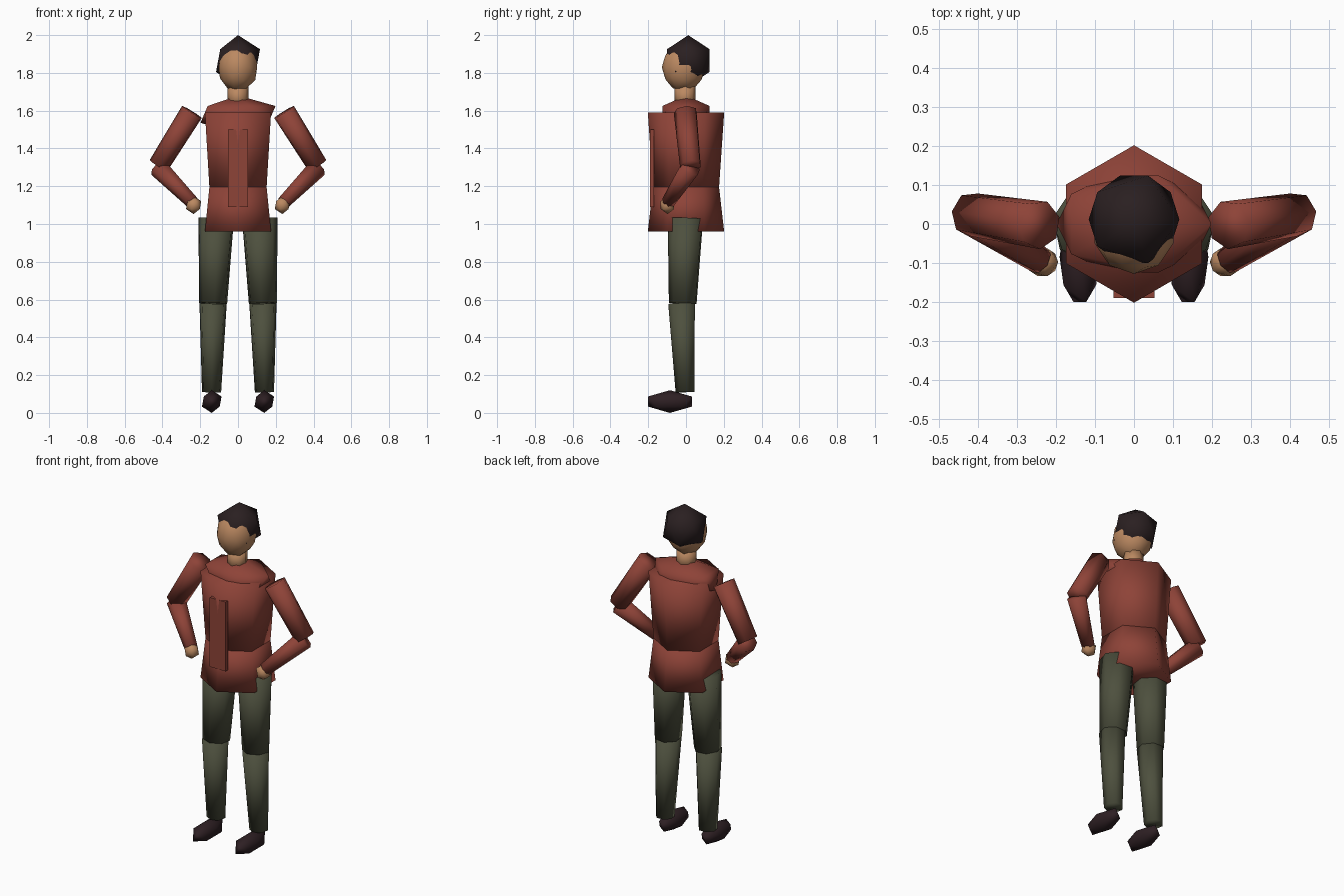
import bpy
from mathutils import Vector

if "Cube" in bpy.data.objects:
    bpy.data.objects.remove(bpy.data.objects["Cube"])


def material(name, rgb):
    m = bpy.data.materials.new(name)
    m.diffuse_color = (*rgb, 1)
    m.use_nodes = True
    m.node_tree.nodes["Principled BSDF"].inputs["Base Color"].default_value = m.diffuse_color
    return m


RED = material("brick_red", (0.27, 0.056, 0.039))
OLIVE = material("olive_green", (0.075, 0.08, 0.048))
SKIN = material("tan_skin", (0.50, 0.25, 0.12))
HAIR = material("dark_hair", (0.023, 0.014, 0.015))
SHOE = material("dark_shoe", (0.027, 0.014, 0.017))


def finish(name, mat, smooth=True):
    ob = bpy.context.object
    ob.name = name
    ob.data.materials.append(mat)
    if smooth:
        bpy.ops.object.shade_smooth()
    return ob


def limb(name, mat, low, high, r_low, r_high, sides=7):
    """Tapered prism between two points."""
    low, high = Vector(low), Vector(high)
    axis = high - low
    bpy.ops.mesh.primitive_cone_add(
        vertices=sides, radius1=r_low, radius2=r_high, depth=axis.length,
        location=(low + high) / 2,
        rotation=axis.to_track_quat('Z', 'Y').to_euler()
        if abs(axis.x) + abs(axis.y) > 1e-6 else (0, 0, 0))
    return finish(name, mat)


def blob(name, mat, centre, radii, detail=1):
    """Low-poly ellipsoid."""
    bpy.ops.mesh.primitive_ico_sphere_add(subdivisions=detail, radius=1, location=centre)
    bpy.context.object.scale = radii
    return finish(name, mat)


# Jacket: chest, flared skirt, shoulder yoke and front placket
limb("jacket_chest", RED, (0, 0, 1.195), (0, 0, 1.59), 0.175, 0.202, 6)
limb("jacket_skirt", RED, (0, 0, 0.96), (0, 0, 1.195), 0.202, 0.175, 6)
blob("shoulder_yoke", RED, (0, 0, 1.58), (0.222, 0.147, 0.1))
bpy.ops.mesh.primitive_cube_add(size=1, location=(0, -0.18, 1.295))
bpy.context.object.scale = (0.104, 0.02, 0.41)
finish("jacket_placket", RED, smooth=False)

# Neck, head and hair
limb("neck", SKIN, (0, -0.005, 1.62), (0, -0.005, 1.73), 0.055, 0.055, 8)
blob("head", SKIN, (0, -0.013, 1.83), (0.107, 0.115, 0.13), 2)
blob("hair", HAIR, (0, 0.012, 1.865), (0.13, 0.132, 0.135))

# Arms and legs on both sides
for side, s in (("left", -1), ("right", 1)):
    limb(side + "_upper_arm", RED, (s * 0.42, 0.025, 1.308), (s * 0.243, -0.002, 1.592),
         0.057, 0.063)
    limb(side + "_forearm", RED, (s * 0.242, -0.093, 1.117), (s * 0.42, 0.025, 1.298),
         0.037, 0.054)
    blob(side + "_hand", SKIN, (s * 0.235, -0.098, 1.1), (0.045, 0.042, 0.047))
    limb(side + "_thigh", OLIVE, (s * 0.13, -0.015, 0.58), (s * 0.114, 0, 1.03),
         0.076, 0.097)
    limb(side + "_shin", OLIVE, (s * 0.14, -0.003, 0.11), (s * 0.132, -0.02, 0.58),
         0.052, 0.074)
    blob(side + "_shoe", SHOE, (s * 0.139, -0.085, 0.06), (0.058, 0.136, 0.06))
